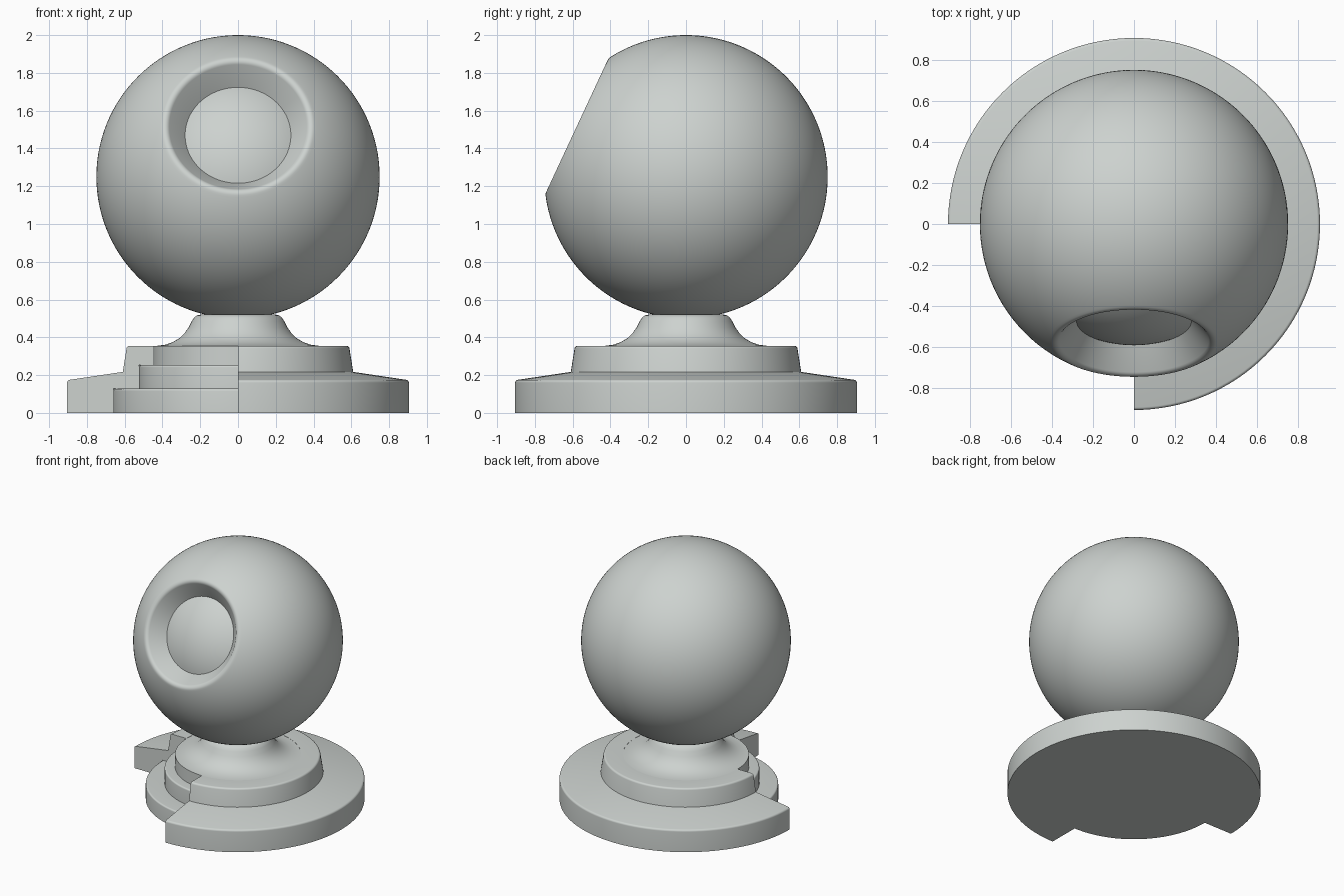
import bpy, bmesh
from math import sin, cos, pi, radians, tan, asin
from mathutils import Vector, Matrix

if "Cube" in bpy.data.objects:
    bpy.data.objects.remove(bpy.data.objects["Cube"])

grey = bpy.data.materials.new("light grey")
grey.diffuse_color = (0.61, 0.645, 0.625, 1)
grey.use_nodes = True
grey.node_tree.nodes["Principled BSDF"].inputs["Base Color"].default_value = grey.diffuse_color


def rounded(points, steps=6):
    """Outline from (r, z, fillet) points; fillet 0 keeps a hard corner."""
    out, n = [], len(points)
    for i, (r, z, f) in enumerate(points):
        p = Vector((r, z))
        if f == 0:
            out.append(p)
            continue
        a = (Vector(points[i - 1][:2]) - p).normalized()
        b = (Vector(points[(i + 1) % n][:2]) - p).normalized()
        half = a.angle(b) / 2
        t = f / tan(half)
        centre = p + (a + b).normalized() * (f / sin(half))
        s, e = (p + a * t - centre).normalized(), (p + b * t - centre).normalized()
        for k in range(steps + 1):
            out.append(centre + s.slerp(e, k / steps) * f)
    return out


def lathe(name, outline, start=0, sweep=360, segs=128, closed=False, matrix=None):
    """Spin an outline around z; a part sweep gets end caps."""
    bm = bmesh.new()
    full = sweep == 360
    count = segs if full else segs + 1
    rings = []
    for i in range(count):
        a = radians(start + sweep * i / segs)
        rings.append([bm.verts.new((r * cos(a), r * sin(a), z)) for r, z in outline])
    m = len(outline)
    for i in range(segs):
        p, q = rings[i], rings[(i + 1) % count]
        for j in range(m if closed else m - 1):
            k = (j + 1) % m
            bm.faces.new((p[j], q[j], q[k], p[k]))
    if not full:
        bm.faces.new(rings[0])
        bm.faces.new(rings[-1][::-1])
    bmesh.ops.remove_doubles(bm, verts=bm.verts, dist=1e-5)
    bmesh.ops.recalc_face_normals(bm, faces=bm.faces)
    if matrix:
        bm.transform(matrix)
    me = bpy.data.meshes.new(name)
    bm.to_mesh(me)
    bm.free()
    me.shade_smooth()
    me.set_sharp_from_angle(angle=radians(32))
    me.materials.append(grey)
    ob = bpy.data.objects.new(name, me)
    bpy.context.collection.objects.link(ob)
    return ob


# Ball with a conical socket and a recessed inner dome, tilted forward
R, RI = 0.75, 0.59
rim, inner = asin(0.412 / R), asin(0.28 / RI)   # angles from the socket axis
ball = [(R * sin(a), R * cos(a), 0) for a in
        [pi + (rim - pi) * i / 72 for i in range(73)]]
ball[0] = (0, -R, 0)
ball.append((0.38, 0.6466, 0.03))
ball += [(RI * sin(a), RI * cos(a), 0) for a in
         [inner * (1 - i / 16) for i in range(17)]]
tilt = Matrix.Translation((0, 0, 1.25)) @ Matrix.Rotation(radians(65), 4, 'X')
lathe("ball", rounded(ball), matrix=tilt)

# Stepped core with flared neck
core = rounded([
    (0, 0, 0), (0.66, 0, 0), (0.66, 0.128, 0.012), (0.525, 0.128, 0),
    (0.525, 0.253, 0.012), (0.45, 0.253, 0), (0.45, 0.354, 0)])
core += [Vector(p) for p in (
    (0.43, 0.355), (0.385, 0.361), (0.345, 0.375), (0.31, 0.396),
    (0.283, 0.422), (0.262, 0.452), (0.245, 0.485), (0.232, 0.505),
    (0.218, 0.516), (0.2, 0.52), (0, 0.52))]
lathe("stepped_core", core)

# Outer ring, three quarters of a turn, wrapped around the core
ring = rounded([
    (0.66, 0, 0), (0.905, 0, 0), (0.905, 0.173, 0.016), (0.61, 0.217, 0),
    (0.588, 0.355, 0.016), (0.45, 0.355, 0), (0.45, 0.253, 0),
    (0.525, 0.253, 0), (0.525, 0.128, 0), (0.66, 0.128, 0)])
lathe("outer_ring", ring, start=-90, sweep=270, segs=96, closed=True)
